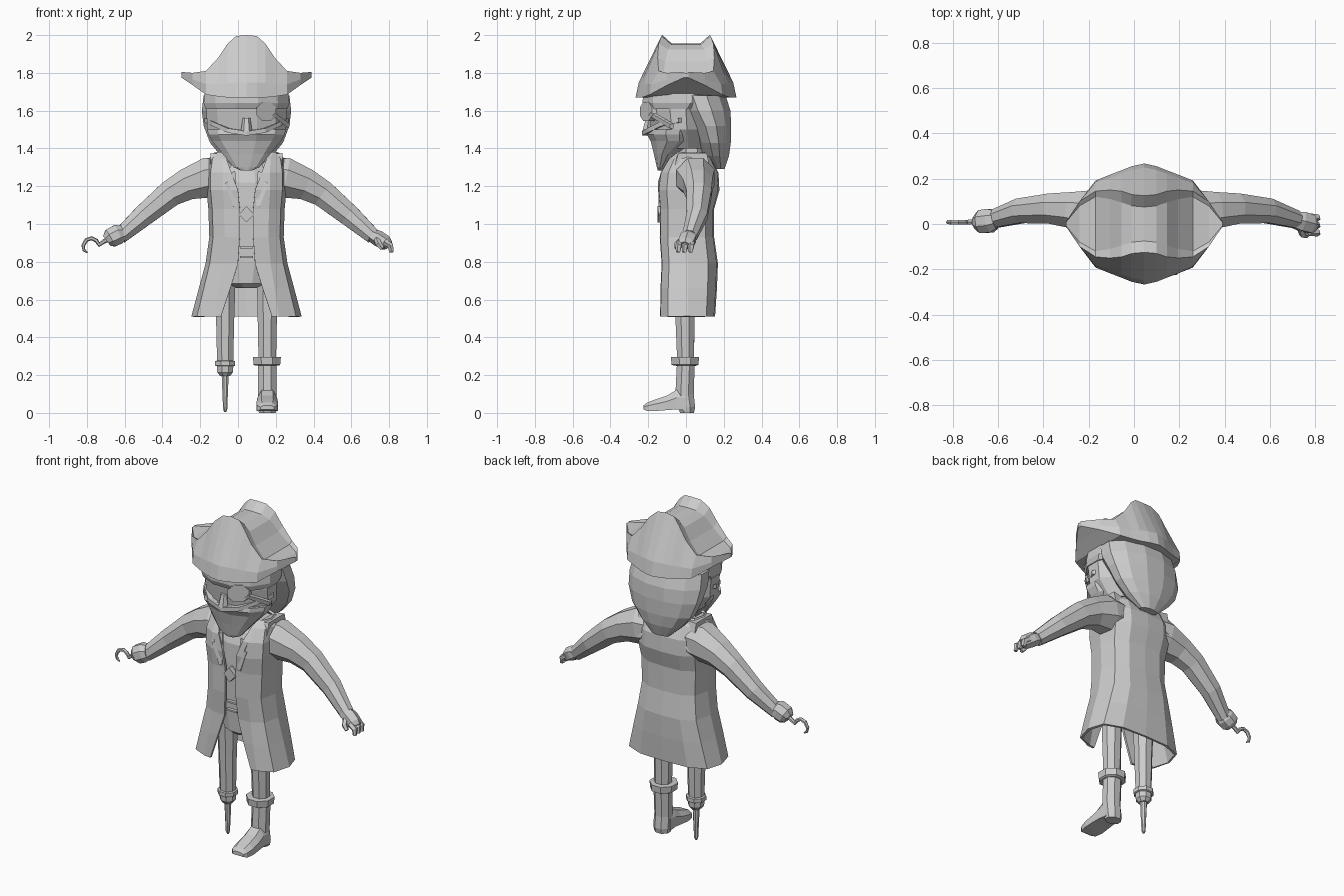
import bpy, bmesh, math
from mathutils import Vector

CX = 0.045  # body centre line
grey = bpy.data.materials.new("plain_grey")
grey.diffuse_color = (0.6, 0.6, 0.6, 1)


def finish(name, bm):
    bmesh.ops.recalc_face_normals(bm, faces=bm.faces)
    me = bpy.data.meshes.new(name)
    bm.to_mesh(me)
    bm.free()
    me.materials.append(grey)
    ob = bpy.data.objects.new(name, me)
    bpy.context.collection.objects.link(ob)
    return ob


def loft(name, rings, closed=True, caps=True):
    """Skin a row of point rings."""
    bm = bmesh.new()
    vs = [[bm.verts.new(p) for p in r] for r in rings]
    n = len(rings[0])
    for a, b in zip(vs, vs[1:]):
        for i in range(n if closed else n - 1):
            j = (i + 1) % n
            bm.faces.new((a[i], a[j], b[j], b[i]))
    if closed and caps:
        bm.faces.new(vs[0])
        bm.faces.new(vs[-1])
    return finish(name, bm)


def oval(cx, hw, yf, yb, z, n=12, zlift=0):
    m, h = (yf + yb) / 2, (yb - yf) / 2
    return [(cx + hw * math.sin(2 * math.pi * (i + .5) / n), m - h * math.cos(2 * math.pi * (i + .5) / n), z)
            for i in range(n)]


def column(name, cx, levels, n=8):
    """Upright part; levels are (z, half width, front y, back y)."""
    return loft(name, [oval(cx, hw, yf, yb, z, n) for z, hw, yf, yb in levels])


def tube(name, path, n=8, flat=1.0, flip=False):
    """Bent part; path points are (x, y, z, radius)."""
    pts = [Vector(((2 * CX - p[0]) if flip else p[0], p[1], p[2])) for p in path]
    rings = []
    for i, p in enumerate(pts):
        t = (pts[min(i + 1, len(pts) - 1)] - pts[max(i - 1, 0)]).normalized()
        v = t.cross(Vector((0, 1, 0))).normalized()
        u = v.cross(t)
        r = path[i][3]
        rings.append([p + u * r * flat * math.cos(2 * math.pi * (k + .5) / n)
                      + v * r * math.sin(2 * math.pi * (k + .5) / n) for k in range(n)])
    return loft(name, rings)


def plate(name, outline, depth=0.01):
    """Thin panel from a front outline of (x, y, z) points."""
    return loft(name, [outline, [(x, y + depth, z) for x, y, z in outline]])


# Hat: cross-sections along x with raised front and back flaps
# x, bottom y, bottom z, bulge y, bulge z, peak y, peak z, valley y, valley z
hat_half = [(0, .267, 1.67, .25, 1.75, .125, 2.0, .075, 1.955),
            (.055, .255, 1.67, .238, 1.75, .13, 1.995, .08, 1.95),
            (.10, .237, 1.67, .222, 1.745, .145, 1.955, .095, 1.925),
            (.15, .218, 1.675, .203, 1.74, .15, 1.88, .11, 1.86),
            (.215, .192, 1.685, .185, 1.74, .145, 1.81, .12, 1.795),
            (.285, .10, 1.735, .10, 1.765, .10, 1.80, .08, 1.785),
            (.345, .012, 1.775, .012, 1.785, .012, 1.805, .008, 1.80)]
sections = [(-h[0],) + h[1:] for h in hat_half[:0:-1]] + hat_half
loft("hat", [[(CX + x, -a, az), (CX + x, -b, bz), (CX + x, -c, cz), (CX + x, -d, dz),
              (CX + x, d, dz), (CX + x, c, cz), (CX + x, b, bz), (CX + x, a, az)]
             for x, a, az, b, bz, c, cz, d, dz in sections])

# Head, headscarf, beard and hair
column("face", CX, [(1.40, .14, -.14, .1), (1.50, .215, -.19, .12), (1.60, .22, -.205, .12),
                    (1.69, .215, -.21, .15)], 12)
column("headscarf", CX, [(1.61, .225, -.222, .14), (1.64, .235, -.237, .18), (1.69, .23, -.235, .2)], 12)
column("beard", CX, [(1.283, .03, -.15, -.12), (1.30, .07, -.155, -.11), (1.37, .13, -.172, -.05),
                     (1.44, .19, -.192, .06), (1.475, .21, -.212, .07), (1.50, .215, -.205, .07)], 12)
column("hair", CX, [(1.29, .06, .15, .205), (1.36, .14, .09, .23), (1.43, .20, .06, .24),
                    (1.52, .235, .02, .243), (1.60, .245, -.04, .24), (1.68, .235, -.07, .215)], 12)
column("neck", CX, [(1.25, .09, -.05, .11), (1.46, .08, -.05, .11)])
# Moustache band sweeping up to both ears
for side in (-1, 1):
    band = [(0, -.232, 1.48), (.10, -.205, 1.495), (.18, -.135, 1.53), (.222, -.04, 1.55)]
    loft("moustache", [[(CX + side * x, y, z + .012), (CX + side * x, y, z - .012),
                        (CX + side * x * .9, y + .03, z - .012), (CX + side * x * .9, y + .03, z + .012)]
                       for x, y, z in band])
loft("nose", [oval(CX, .03, -.235, -.18, 1.49, 6), oval(CX, .02, -.215, -.18, 1.56, 6)])
# Eye patch with strap
plate("eye_patch", [(.15 + .055 * math.cos(a * math.pi / 4 + .39), -.212 + .035 * math.cos(a * math.pi / 4 + .39),
                     1.595 + .055 * math.sin(a * math.pi / 4 + .39)) for a in range(8)], .03)
plate("patch_strap", [(.18, -.20, 1.575), (.195, -.19, 1.59), (.275, -.085, 1.53), (.268, -.085, 1.505)], .02)

# Shirt and trunk
column("shirt", CX, [(.66, .05, -.07, .06), (.685, .12, -.10, .09), (.8, .17, -.108, .12), (1.1, .175, -.115, .125),
                     (1.22, .18, -.11, .15), (1.29, .16, -.08, .15), (1.345, .15, -.03, .13)], 12)
# Long coat, open at the front; z, half width, front y, back y, front gap
coat_levels = [(1.375, .165, -.04, .10, .12), (1.34, .195, -.085, .13, .105), (1.27, .205, -.128, .165, .08),
               (1.18, .205, -.14, .17, .045), (1.08, .195, -.13, .142, .035), (.93, .19, -.132, .142, .035),
               (.79, .21, -.122, .162, .045), (.66, .245, -.128, .157, .085), (.51, .285, -.13, .147, .135)]
rows = []
for z, w, f, b, g in coat_levels:
    half = [(g, f), (max(.6 * w, g + .02), f * .98), (.9 * w, f * .7), (w, .01), (.9 * w, b * .7), (.55 * w, b * .96)]
    rows.append([(CX + x, y, z) for x, y in half] + [(CX, b, z)] + [(CX - x, y, z) for x, y in half[::-1]])
coat = loft("coat", rows, closed=False)
shell = coat.modifiers.new("thickness", 'SOLIDIFY')
shell.thickness = .014
shell.offset = 0
for side in (-1, 1):
    # Sloping shoulder tops from collar to sleeve
    loft("shoulder_yoke", [[(CX + side * x, y, z) for x, y, z in r] for r in (
        [(.07, -.04, 1.30), (.07, .11, 1.30), (.07, .12, 1.24), (.07, -.06, 1.24)],
        [(.13, -.045, 1.37), (.13, .10, 1.37), (.13, .15, 1.24), (.13, -.10, 1.24)],
        [(.19, -.04, 1.375), (.19, .11, 1.375), (.19, .15, 1.2), (.19, -.09, 1.2)])])
    plate("lapel", [(CX + side * x, y, z) for x, y, z in (
        (.06, -.125, 1.28), (.115, -.135, 1.265), (.10, -.148, 1.225), (.115, -.148, 1.215),
        (.07, -.145, 1.09), (.05, -.145, 1.10))])
# Diamond brooch and belt buckle
plate("brooch", [(CX, -.15, 1.095), (CX + .04, -.145, 1.05), (CX, -.15, 1.008), (CX - .04, -.145, 1.05)], .03)
for z in (.83, .88):
    plate("belt_bar", [(CX - .035, -.128, z), (CX + .035, -.128, z), (CX + .035, -.128, z - .01),
                       (CX - .035, -.128, z - .01)], .02)

# Sleeves
sleeve = [(.17, .05, 1.25, .105), (.25, .05, 1.245, .115), (.36, .062, 1.21, .09), (.45, .068, 1.16, .076),
          (.59, .058, 1.045, .062), (.715, .02, 0.935, .044)]
for side, flip in (("left", False), ("right", True)):
    tube(side + "_sleeve", sleeve, 8, .95, flip)
# Hand with thumb and fingers
tube("palm", [(.70, .02, .945, .034), (.74, .012, .925, .042), (.78, 0, .90, .04), (.795, -.005, .885, .03)], 6, 1.15)
for k in range(3):
    y = .032 - .033 * k
    tube("finger", [(.775, y, .905, .018), (.808, y - .004, .885, .017), (.812, y - .008, .85, .012)], 5)
tube("thumb", [(.735, -.02, .92, .016), (.745, -.045, .895, .017), (.765, -.05, .87, .012)], 5)
# Hook with its cup
tube("hook_cup", [(-.615, .02, .95, .046), (-.635, .015, .945, .057), (-.675, .01, .925, .055), (-.695, .01, .91, .035)])
tube("hook", [(-.68, .01, .92, .012), (-.71, .01, .908, .012), (-.735, .008, .89, .012), (-.75, .008, .912, .011),
              (-.775, .008, .925, .011), (-.803, .008, .915, .011), (-.82, .008, .885, .01), (-.815, .008, .86, .008),
              (-.797, .008, .848, .004)], 6)

# Booted leg
column("left_leg", .155, [(.27, .05, -.05, .045), (.5, .055, -.06, .05), (.72, .06, -.065, .06)])
column("boot_cuff", .153, [(.25, .068, -.07, .06), (.255, .076, -.082, .072), (.295, .08, -.086, .075),
                           (.297, .05, -.05, .05)])
column("boot_shaft", .155, [(.0, .048, -.035, .045), (.03, .053, -.045, .052), (.1, .052, -.06, .045),
                            (.26, .054, -.052, .05)])
foot = [(.0, .05, .012, .13), (-.05, .052, .018, .122), (-.10, .056, .015, .092), (-.16, .058, .01, .072),
        (-.205, .05, .01, .055), (-.225, .035, .018, .04)]
loft("boot_foot", [[(.155 - w, y, lo), (.155 + w, y, lo), (.155 + w, y, lo * .4 + hi * .6), (.155 + w * .55, y, hi),
                    (.155 - w * .55, y, hi), (.155 - w, y, lo * .4 + hi * .6)] for y, w, lo, hi in foot])

# Peg leg
column("right_leg", -.068, [(.26, .046, -.045, .045), (.5, .052, -.055, .05), (.72, .06, -.065, .06)])
column("peg_cuff", -.068, [(.247, .052, -.052, .052), (.25, .057, -.057, .057), (.274, .057, -.057, .057),
                           (.277, .045, -.045, .045)])
column("peg_cup", -.068, [(.195, .028, -.028, .028), (.215, .045, -.045, .045), (.25, .047, -.047, .047)])
column("peg", -.068, [(.005, .006, -.006, .006), (.02, .012, -.012, .012), (.2, .02, -.02, .02)])
